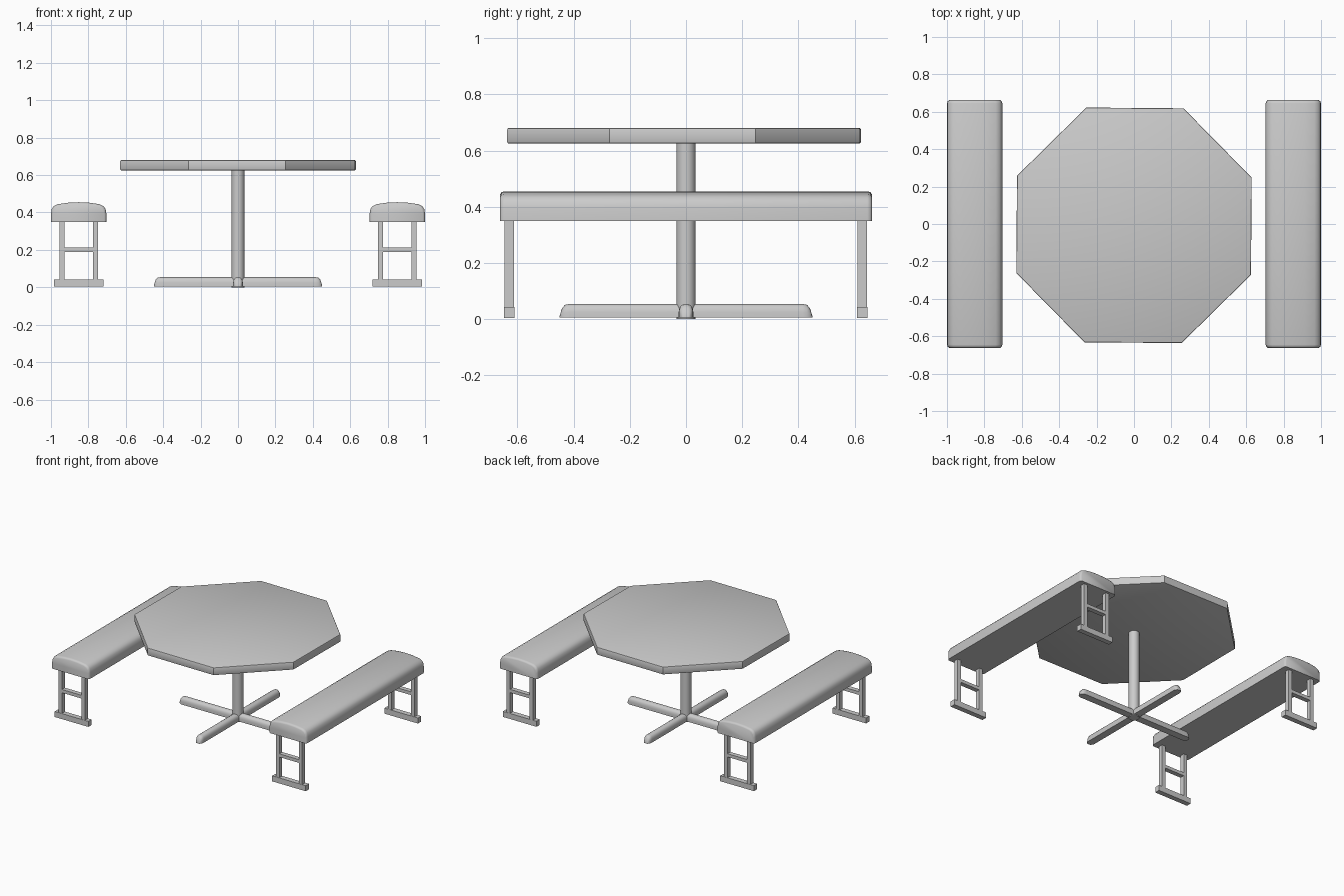
import bpy, bmesh, math
from mathutils import Matrix, Vector

if "Cube" in bpy.data.objects:
    bpy.data.objects.remove(bpy.data.objects["Cube"])


def finish(bm, name, angle=40):
    bmesh.ops.recalc_face_normals(bm, faces=bm.faces)
    me = bpy.data.meshes.new(name)
    bm.to_mesh(me)
    bm.free()
    ob = bpy.data.objects.new(name, me)
    bpy.context.collection.objects.link(ob)
    bpy.ops.object.select_all(action='DESELECT')
    ob.select_set(True)
    bpy.context.view_layer.objects.active = ob
    bpy.ops.object.shade_smooth_by_angle(angle=math.radians(angle))
    return ob


def loft(name, half_profile, stations, matrix, angle=40):
    """Sweep a mirrored profile (x, z) along y; stations are (y, width scale, height scale)."""
    profile = half_profile + [(-x, z) for x, z in reversed(half_profile) if x > 0]
    bm = bmesh.new()
    rings = [[bm.verts.new(matrix @ Vector((x * w, y, z * h))) for x, z in profile]
             for y, w, h in stations]
    n = len(profile)
    for a, b in zip(rings, rings[1:]):
        for i in range(n):
            j = (i + 1) % n
            bm.faces.new((a[i], a[j], b[j], b[i]))
    bm.faces.new(rings[0])
    bm.faces.new(rings[-1])
    return finish(bm, name, angle)


def prism(name, sides, radius, z0, z1, x=0, y=0, turn=0, bevel=0):
    bm = bmesh.new()
    m = Matrix.Translation((x, y, (z0 + z1) / 2)) @ Matrix.Rotation(turn, 4, 'Z')
    bmesh.ops.create_cone(bm, cap_ends=True, segments=sides, radius1=radius,
                          radius2=radius, depth=z1 - z0, matrix=m)
    if bevel:
        rim = [e for e in bm.edges if abs(e.verts[0].co.z - e.verts[1].co.z) < 1e-5]
        bmesh.ops.bevel(bm, geom=rim, offset=bevel, segments=2, profile=0.5, affect='EDGES')
    return finish(bm, name)


def box(bm, x0, x1, y0, y1, z0, z1):
    m = Matrix.Translation(((x0 + x1) / 2, (y0 + y1) / 2, (z0 + z1) / 2))
    m = m @ Matrix.Diagonal((x1 - x0, y1 - y0, z1 - z0, 1))
    bmesh.ops.create_cube(bm, size=1, matrix=m)


# Table: octagonal top and round post
prism("table_top", 8, 0.6275 / math.cos(math.pi / 8), 0.625, 0.68, y=-0.007,
      turn=math.pi / 8 - 0.008, bevel=0.006)
prism("table_post", 32, 0.034, 0.0, 0.63)

# Cross-shaped base: four half-round feet with tapered tips
foot_profile = [(0.026, 0), (0.026, 0.02), (0.024, 0.033), (0.018, 0.043), (0.009, 0.048), (0, 0.049)]
foot_stations = [(0, 1, 1), (0.415, 1, 1), (0.430, 0.95, 0.94), (0.441, 0.75, 0.7), (0.450, 0.5, 0.1)]
for k in range(4):
    m = Matrix.Translation((0, 0, 0.005)) @ Matrix.Rotation(k * math.pi / 2, 4, 'Z')
    loft(f"base_foot_{k + 1}", foot_profile, foot_stations, m, 60)

# Benches: padded seat with softened ends, on two ladder-shaped leg frames
seat_profile = [(0.148, 0), (0.148, 0.045), (0.144, 0.068), (0.133, 0.084),
                (0.113, 0.094), (0.06, 0.102), (0, 0.105)]
seat_half = [(0.645, 1, 1), (0.656, 0.98, 0.97), (0.662, 0.925, 0.89)]
seat_stations = [(-y, w, h) for y, w, h in reversed(seat_half)] + seat_half

for side, cx in (("left", -0.852), ("right", 0.852)):
    loft(f"{side}_bench_seat", seat_profile, seat_stations, Matrix.Translation((cx, 0, 0.35)), 60)
    for end, cy in (("front", -0.629), ("back", 0.627)):
        bm = bmesh.new()
        for s in (-1, 1):
            ux = cx + s * 0.09
            box(bm, ux - 0.0135, ux + 0.0135, cy - 0.0165, cy + 0.0165, 0.04, 0.355)
        box(bm, cx - 0.08, cx + 0.08, cy - 0.0165, cy + 0.0165, 0.19, 0.213)
        box(bm, cx - 0.132, cx + 0.132, cy - 0.018, cy + 0.018, 0.004, 0.043)
        finish(bm, f"{side}_bench_{end}_leg_frame", 30)
